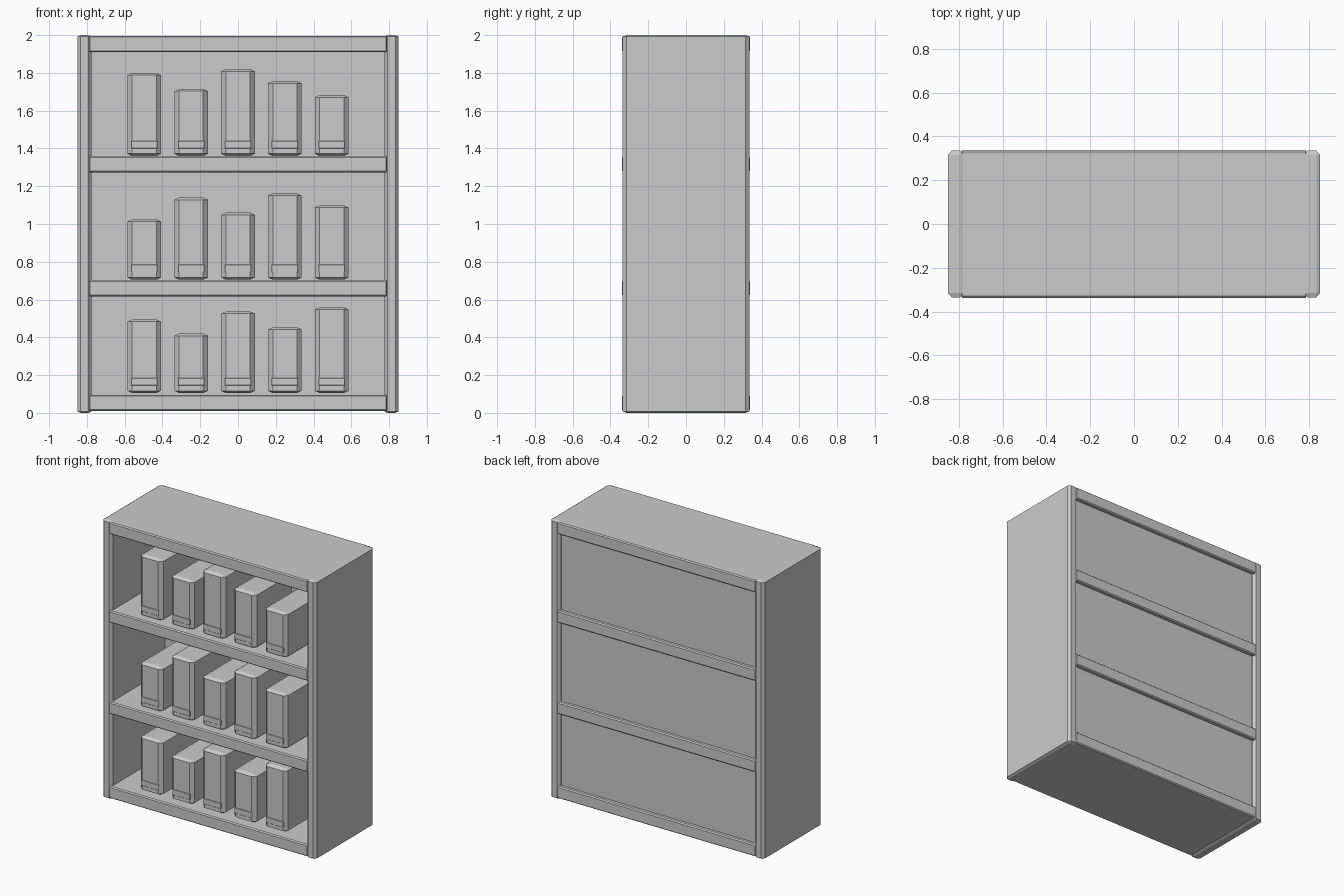
import bpy
import bmesh
from mathutils import Vector

cube = bpy.data.objects.get("Cube")
if cube:
    bpy.data.objects.remove(cube, do_unlink=True)

# Single grey finish
grey = bpy.data.materials.new("plain_grey")
grey.use_nodes = True
COLOUR = (0.6, 0.6, 0.6, 1)
grey.diffuse_color = COLOUR
grey.node_tree.nodes["Principled BSDF"].inputs["Base Color"].default_value = COLOUR


def chamfered_box(name, low, high, chamfer):
    """Box between two corners with its own chamfer size on each axis."""
    low, high, chamfer = Vector(low), Vector(high), Vector(chamfer)
    centre, half = (low + high) / 2, (high - low) / 2
    bm = bmesh.new()
    for sx in (-1, 1):
        for sy in (-1, 1):
            for sz in (-1, 1):
                for axis in range(3):
                    p = half - chamfer
                    p[axis] = half[axis]
                    bm.verts.new(p * Vector((sx, sy, sz)))
    bmesh.ops.convex_hull(bm, input=bm.verts)
    bmesh.ops.dissolve_limit(bm, angle_limit=0.01, verts=bm.verts, edges=bm.edges)
    bmesh.ops.recalc_face_normals(bm, faces=bm.faces)
    mesh = bpy.data.meshes.new(name)
    bm.to_mesh(mesh)
    bm.free()
    mesh.materials.append(grey)
    obj = bpy.data.objects.new(name, mesh)
    obj.location = centre
    bpy.context.collection.objects.link(obj)
    return obj


# Side panels
panel_chamfer = (0.017, 0.02, 0.008)
chamfered_box("left_side", (0.775, -0.335, 0), (0.85, 0.335, 2), panel_chamfer)
chamfered_box("right_side", (-0.85, -0.335, 0), (-0.775, 0.335, 2), panel_chamfer)

# Horizontal boards
boards = {"bottom_board": 0.01, "lower_shelf": 0.617,
          "upper_shelf": 1.273, "top_board": 1.91}
for name, z in boards.items():
    chamfered_box(name, (-0.788, -0.338, z), (0.788, 0.338, z + 0.086),
                  (0.004, 0.008, 0.007))

# Recessed back panel
chamfered_box("back_panel", (-0.79, 0.28, 0.03), (0.79, 0.31, 1.97),
              (0.004, 0.004, 0.004))

# Books with a thin band low on each spine
rows = [
    (0.105, (0.495, 0.42, 0.537, 0.453, 0.56)),
    (0.705, (1.025, 1.14, 1.06, 1.163, 1.1)),
    (1.36, (1.8, 1.715, 1.82, 1.757, 1.683)),
]
FRONT, BACK, HALF = -0.29, 0.16, 0.089
for r, (base, tops) in enumerate(rows, 1):
    for i, top in enumerate(tops):
        x = (i - 2) * 0.248
        chamfered_box(f"book_{r}_{i + 1}", (x - HALF, FRONT, base),
                      (x + HALF, BACK, top), (0.025, 0.025, 0.012))
        chamfered_box(f"spine_band_{r}_{i + 1}",
                      (x - 0.07, FRONT - 0.004, base + 0.04),
                      (x + 0.07, FRONT + 0.004, base + 0.08),
                      (0.002, 0.002, 0.002))
